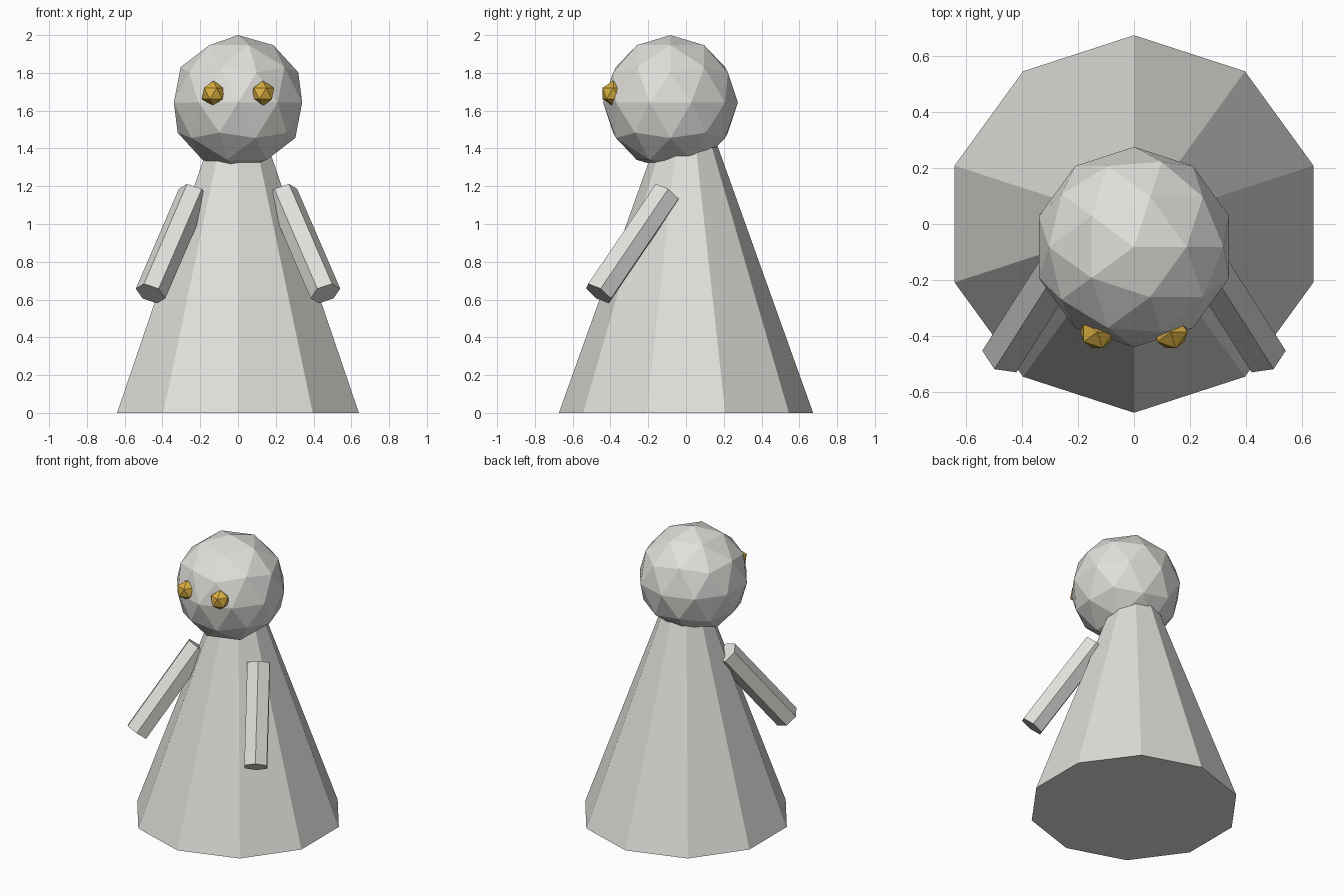
import bpy
from mathutils import Vector

if "Cube" in bpy.data.objects:
    bpy.data.objects.remove(bpy.data.objects["Cube"], do_unlink=True)


def make_material(name, rgb):
    mat = bpy.data.materials.new(name)
    mat.use_nodes = True
    color = (*rgb, 1)
    mat.diffuse_color = color
    mat.node_tree.nodes["Principled BSDF"].inputs["Base Color"].default_value = color
    return mat


def finish(name, mat):
    obj = bpy.context.object
    obj.name = name
    obj.data.name = name
    obj.data.materials.append(mat)
    return obj


off_white = make_material("off_white", (0.75, 0.74, 0.71))
gold = make_material("gold", (0.68, 0.42, 0.05))

# Ten-sided conical body, its tip hidden inside the head
HEIGHT = 1.88
bpy.ops.mesh.primitive_cone_add(vertices=10, radius1=0.673, radius2=0,
                                depth=HEIGHT, location=(0, 0, HEIGHT / 2))
finish("body", off_white)

# Faceted head, set slightly forward
bpy.ops.mesh.primitive_ico_sphere_add(subdivisions=2, radius=0.357,
                                      location=(0, -0.082, 1.643))
finish("head", off_white)

for side, sx in (("left", 1), ("right", -1)):
    # Small faceted eye
    bpy.ops.mesh.primitive_ico_sphere_add(subdivisions=1, radius=0.067,
                                          location=(sx * 0.131, -0.385, 1.691))
    finish(side + "_eye", gold)

    # Hexagonal arm reaching outward, forward and down
    shoulder = Vector((sx * 0.235, -0.105, 1.16))
    hand = Vector((sx * 0.463, -0.463, 0.632))
    axis = shoulder - hand
    bpy.ops.mesh.primitive_cylinder_add(vertices=6, radius=0.083, depth=axis.length,
                                        location=(shoulder + hand) / 2)
    arm = finish(side + "_arm", off_white)
    arm.rotation_euler = axis.to_track_quat('Z', 'Y').to_euler()
